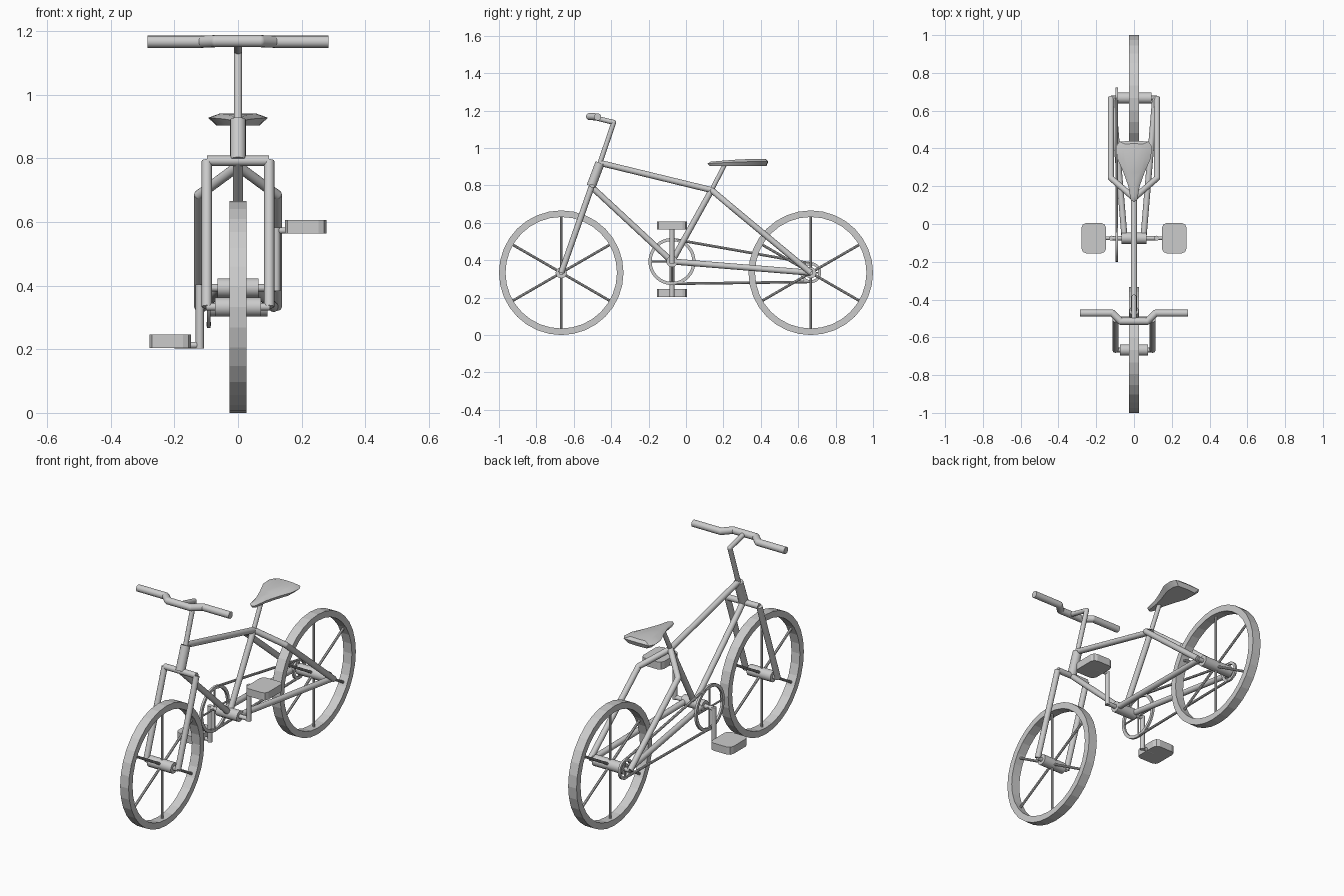
import bpy, bmesh, math
from mathutils import Vector, Matrix

cube = bpy.data.objects.get("Cube")
if cube:
    bpy.data.objects.remove(cube, do_unlink=True)

grey = bpy.data.materials.new("light_grey")
grey.use_nodes = True
COLOUR = (0.6, 0.6, 0.6, 1)
grey.diffuse_color = COLOUR
grey.node_tree.nodes["Principled BSDF"].inputs["Base Color"].default_value = COLOUR


def finish(name, bm, smooth=True):
    bmesh.ops.recalc_face_normals(bm, faces=bm.faces)
    mesh = bpy.data.meshes.new(name)
    bm.to_mesh(mesh)
    bm.free()
    mesh.materials.append(grey)
    obj = bpy.data.objects.new(name, mesh)
    bpy.context.collection.objects.link(obj)
    if smooth:
        bpy.ops.object.select_all(action='DESELECT')
        obj.select_set(True)
        bpy.context.view_layer.objects.active = obj
        bpy.ops.object.shade_smooth_by_angle(angle=math.radians(35))
    return obj


def add_rod(bm, a, b, r, sides=16):
    a, b = Vector(a), Vector(b)
    turn = (b - a).to_track_quat('Z', 'Y').to_matrix().to_4x4()
    bmesh.ops.create_cone(bm, cap_ends=True, segments=sides, radius1=r, radius2=r,
                          depth=(b - a).length, matrix=Matrix.Translation((a + b) / 2) @ turn)


def tube(name, points, r, mirror=False):
    """Straight runs with ball elbows between them."""
    bm = bmesh.new()
    for s in ((1, -1) if mirror else (1,)):
        pts = [Vector((p[0] * s, p[1], p[2])) for p in points]
        for a, b in zip(pts, pts[1:]):
            add_rod(bm, a, b, r)
        for p in pts[1:-1]:
            bmesh.ops.create_uvsphere(bm, u_segments=16, v_segments=10, radius=r,
                                      matrix=Matrix.Translation(p))
    return finish(name, bm)


def add_ring(bm, x, centre, outer, inner, half, sides):
    """Rectangular-section ring whose axis runs along x."""
    loops = []
    for i in range(sides):
        t = math.tau * i / sides
        loops.append([bm.verts.new((x + dx, centre[0] + r * math.sin(t), centre[1] + r * math.cos(t)))
                      for dx, r in ((-half, outer), (half, outer), (half, inner), (-half, inner))])
    for i in range(sides):
        p, q = loops[i], loops[(i + 1) % sides]
        for k in range(4):
            bm.faces.new((p[k], p[(k + 1) % 4], q[(k + 1) % 4], q[k]))


def spoked_ring(name, x, centre, outer, inner, half, sides, spokes, r, smooth):
    bm = bmesh.new()
    add_ring(bm, x, centre, outer, inner, half, sides)
    reach = (outer + inner) / 2
    for i in range(spokes):
        t = math.tau * i / spokes
        add_rod(bm, (x, *centre),
                (x, centre[0] + reach * math.sin(t), centre[1] + reach * math.cos(t)), r, 8)
    return finish(name, bm, smooth)


def cross_bar(name, half, y, z, r):
    return tube(name, [(-half, y, z), (half, y, z)], r)


# Key points of the frame, as (y, z)
FRONT, REAR, CRANK = (-0.667, 0.333), (0.667, 0.333), (-0.075, 0.393)
CROWN, HEAD, SEAT = (-0.505, 0.792), (-0.46, 0.92), (0.137, 0.775)

# Wheels and hubs
for side, hub, hub_half, axle in (("front", FRONT, 0.073, 0.1), ("rear", REAR, 0.092, 0.122)):
    spoked_ring(side + "_wheel", 0, hub, 0.333, 0.298, 0.026, 32, 6, 0.007, False)
    cross_bar(side + "_hub", hub_half, *hub, 0.03)
    cross_bar(side + "_axle", axle, *hub, 0.012)

# Fork, head tube, stem and handlebar
tube("fork_legs", [(0.098, *CROWN), (0.098, *FRONT)], 0.016, True)
cross_bar("fork_crown", 0.098, *CROWN, 0.016)
tube("head_tube", [(0, -0.507, 0.795), (0, *HEAD)], 0.025)
tube("stem", [(0, *HEAD), (0, -0.386, 1.137), (0, -0.515, 1.168)], 0.013)
tube("handlebar", [(-0.285, -0.472, 1.166), (-0.115, -0.472, 1.166), (-0.07, -0.515, 1.168),
                   (0.07, -0.515, 1.168), (0.115, -0.472, 1.166), (0.285, -0.472, 1.166)], 0.019)

# Frame tubes
tube("top_tube", [(0, *HEAD), (0, *SEAT)], 0.016)
tube("down_tube", [(0, *CROWN), (0, *CRANK)], 0.016)
tube("seat_tube", [(0, *CRANK), (0, *SEAT)], 0.016)
tube("seat_post", [(0, *SEAT), (0, 0.207, 0.91)], 0.012)
tube("seat_stays", [(0, *SEAT), (0.122, 0.243, 0.685), (0.122, *REAR)], 0.016, True)
tube("chain_stays", [(0.05, *CRANK), (0.112, *REAR)], 0.016, True)

# Bottom bracket, cranks and pedals
cross_bar("bottom_bracket", 0.065, *CRANK, 0.03)
cross_bar("crank_axle", 0.12, *CRANK, 0.012)
for side, s in (("left", 1), ("right", -1)):
    end = CRANK[1] + 0.18 * s
    tube(side + "_crank", [(0.12 * s, CRANK[0], CRANK[1] - 0.01 * s), (0.12 * s, CRANK[0], end + 0.01 * s)], 0.013)
    tube(side + "_pedal_axle", [(0.12 * s, CRANK[0], end), (0.2 * s, CRANK[0], end)], 0.01)
    bm = bmesh.new()
    bmesh.ops.create_cube(bm, size=1, matrix=Matrix.Translation((0.213 * s, CRANK[0], end + 0.012))
                          @ Matrix.Diagonal((0.13, 0.16, 0.042, 1)))
    uprights = [e for e in bm.edges if abs(e.verts[0].co.z - e.verts[1].co.z) > 0.01]
    bmesh.ops.bevel(bm, geom=uprights, offset=0.025, segments=2, profile=0.5, affect='EDGES')
    finish(side + "_pedal", bm, False)

# Chainring, sprocket and chain
CHAIN_X, BIG, SMALL = -0.092, 0.126, 0.056
spoked_ring("chainring", CHAIN_X, CRANK, BIG, BIG - 0.017, 0.006, 32, 4, 0.005, True)
spoked_ring("sprocket", CHAIN_X, REAR, SMALL, SMALL - 0.015, 0.006, 20, 4, 0.005, True)
span = Vector(REAR) - Vector(CRANK)
lean = math.atan2(span.y, span.x)
open_angle = math.acos((BIG - SMALL) / span.length)
bm = bmesh.new()
for s in (1, -1):
    normal = Vector((math.cos(lean + s * open_angle), math.sin(lean + s * open_angle)))
    a = Vector(CRANK) + normal * (BIG - 0.007)
    b = Vector(REAR) + normal * (SMALL - 0.007)
    add_rod(bm, (CHAIN_X, *a), (CHAIN_X, *b), 0.007, 8)
finish("chain", bm)

# Saddle: three stacked outlines, bottom, rim and crown
half_outline = [(0.0, 0.115), (0.018, 0.13), (0.03, 0.2), (0.055, 0.27), (0.09, 0.35),
                (0.094, 0.41), (0.078, 0.437), (0.0, 0.44)]
outline = half_outline + [(-x, y) for x, y in half_outline[-2:0:-1]]
bm = bmesh.new()
rings = []
for scale, base, rise in ((0.72, 0.903, 0.0), (1.0, 0.917, 0.01), (0.6, 0.927, 0.014)):
    rings.append([bm.verts.new((x * scale, 0.3 + (y - 0.3) * (0.75 + 0.25 * scale),
                                base + rise * min(1, (y - 0.115) / 0.2))) for x, y in outline])
n = len(outline)
for low, high in zip(rings, rings[1:]):
    for i in range(n):
        j = (i + 1) % n
        bm.faces.new((low[i], low[j], high[j], high[i]))
bm.faces.new(rings[0])
bm.faces.new(rings[-1])
finish("saddle", bm)
